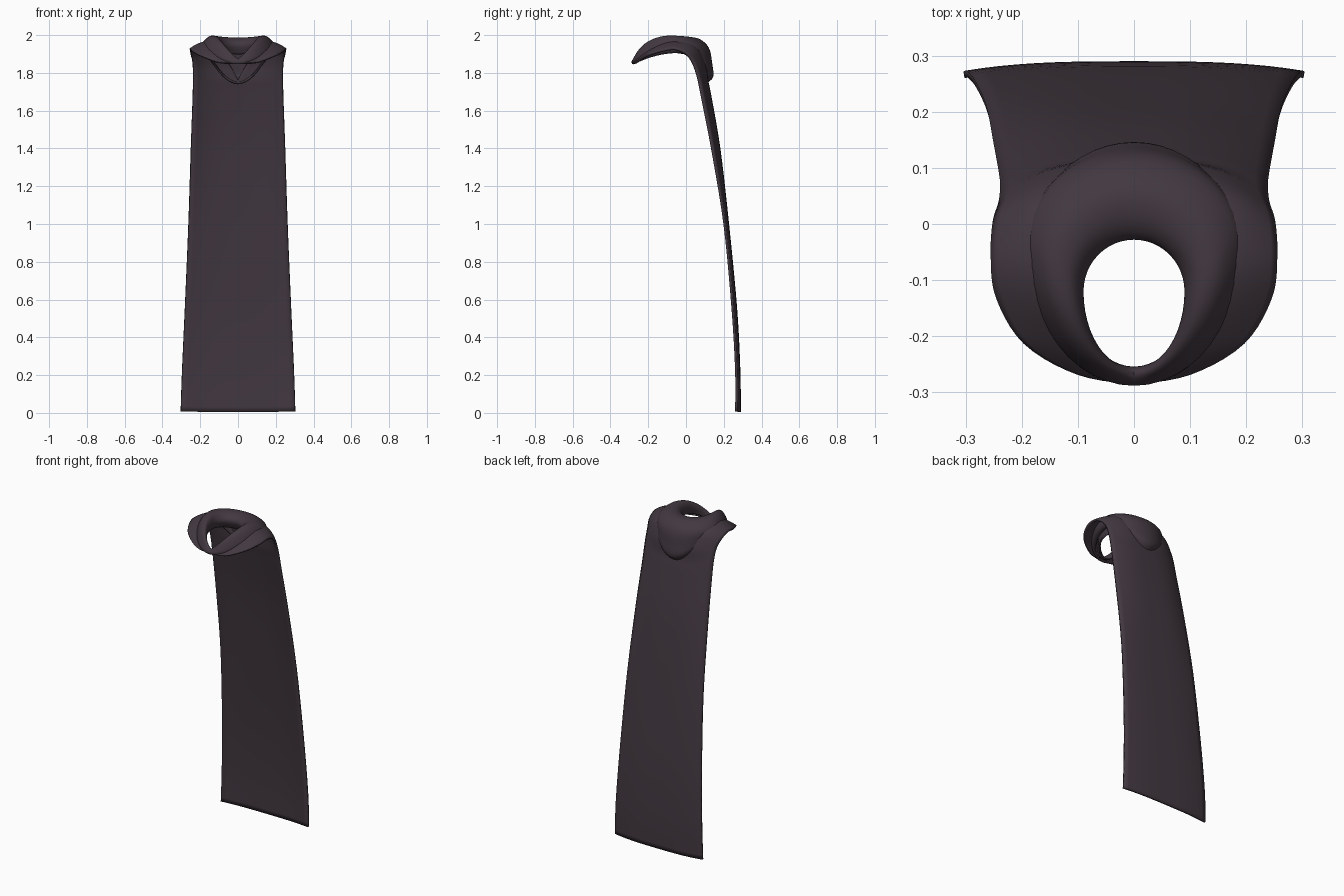
import bpy
from math import sin, cos, pi
from mathutils import Vector

cube = bpy.data.objects.get("Cube")
if cube:
    bpy.data.objects.remove(cube)

cloth = bpy.data.materials.new("dark plum cloth")
cloth.use_nodes = True
colour = (0.055, 0.04, 0.052, 1)
cloth.diffuse_color = colour
cloth.node_tree.nodes["Principled BSDF"].inputs["Base Color"].default_value = colour


def smooth_rows(rows, steps):
    """Spline through matching points of successive rows."""
    out = []
    for i in range(len(rows) - 1):
        quad = [rows[max(i - 1, 0)], rows[i], rows[i + 1], rows[min(i + 2, len(rows) - 1)]]
        for k in range(steps):
            t = k / steps
            out.append([b + (c - a) * (t / 2) + (2 * a - 5 * b + 4 * c - d) * (t * t / 2)
                        + (3 * b - a - 3 * c + d) * (t ** 3 / 2) for a, b, c, d in zip(*quad)])
    return out + [rows[-1]]


def sheet(name, rows, thickness, closed=False, mirror=False):
    n = len(rows[0])
    verts = [p for row in rows for p in row]
    faces = [(r * n + j, r * n + (j + 1) % n, (r + 1) * n + (j + 1) % n, (r + 1) * n + j)
             for r in range(len(rows) - 1) for j in range(n if closed else n - 1)]
    mesh = bpy.data.meshes.new(name)
    mesh.from_pydata(verts, [], faces)
    mesh.materials.append(cloth)
    obj = bpy.data.objects.new(name, mesh)
    bpy.context.collection.objects.link(obj)
    if mirror:
        mod = obj.modifiers.new("mirror", 'MIRROR')
        mod.merge_threshold = 0.001
    solid = obj.modifiers.new("cloth thickness", 'SOLIDIFY')
    solid.thickness = thickness
    solid.offset = 0
    bpy.ops.object.select_all(action='DESELECT')
    obj.select_set(True)
    bpy.context.view_layer.objects.active = obj
    bpy.ops.object.shade_smooth_by_angle(angle=0.9)


# Cape: inner and outer edge of one half, from hem over the shoulder to the throat
cape_edges = [
    ((0, .284, .005), (.303, .266, .008), 3),
    ((0, .282, .22), (.296, .266, .22), 3),
    ((0, .265, .55), (.281, .247, .55), 3),
    ((0, .222, 1.0), (.262, .204, 1.0), 3),
    ((0, .176, 1.4), (.248, .138, 1.4), 3),
    ((0, .128, 1.68), (.238, .085, 1.67), 3),
    ((0, .112, 1.76), (.236, .062, 1.78), 3),
    ((.05, .10, 1.85), (.238, .035, 1.855), 2.5),
    ((.12, .05, 1.94), (.248, 0, 1.90), 2),
    ((.14, -.05, 1.965), (.252, -.06, 1.925), 2),
    ((.13, -.13, 1.95), (.243, -.13, 1.915), 2),
    ((.10, -.21, 1.905), (.195, -.21, 1.89), 2),
    ((.04, -.262, 1.866), (.10, -.264, 1.855), 2),
    ((0, -.275, 1.862), (0, -.281, 1.85), 2),
]
COLS = 10
rows = []
for inner, outer, power in cape_edges:
    a, b = Vector(inner), Vector(outer)
    row = []
    for j in range(COLS + 1):
        s = j / COLS
        p = a.lerp(b, s)
        p.y = a.y + (b.y - a.y) * s ** power
        p.z = a.z + (b.z - a.z) * s ** power
        row.append(p)
    rows.append(row)
rows = smooth_rows(rows, 5)
for row in rows:
    for p in row:
        p.x = max(p.x, 0)
sheet("cape", rows, .012, mirror=True)


# Cowl collar: rings given by front (y, z), side (x, y, z), back (y, z) and dip sharpness
def ring(front, side, back, power, count=48):
    points = []
    for k in range(count):
        t = 2 * pi * k / count
        end = front if cos(t) > 0 else back
        w = 1 - abs(sin(t)) ** (power if cos(t) > 0 else 2)
        points.append(Vector((side[0] * sin(t), side[1] + (end[0] - side[1]) * abs(cos(t)),
                              side[2] + (end[1] - side[2]) * w)))
    return points


cowl = [
    ring((-.258, 1.856), (.108, -.11, 1.91), (-.005, 1.90), 1.5),
    ring((-.262, 1.865), (.094, -.12, 1.95), (-.024, 1.95), 1.3),
    ring((-.268, 1.870), (.112, -.10, 1.988), (.01, 1.978), 1.2),
    ring((-.276, 1.868), (.150, -.07, 1.990), (.065, 1.978), 1.4),
    ring((-.284, 1.860), (.186, -.04, 1.955), (.118, 1.93), 1.8),
    ring((-.282, 1.851), (.186, -.04, 1.925), (.136, 1.84), 2),
    ring((-.276, 1.850), (.175, -.04, 1.91), (.140, 1.78), 2),
    ring((-.272, 1.854), (.160, -.04, 1.91), (.105, 1.745), 2),
]
sheet("cowl_collar", smooth_rows(cowl, 4), .008, closed=True)
